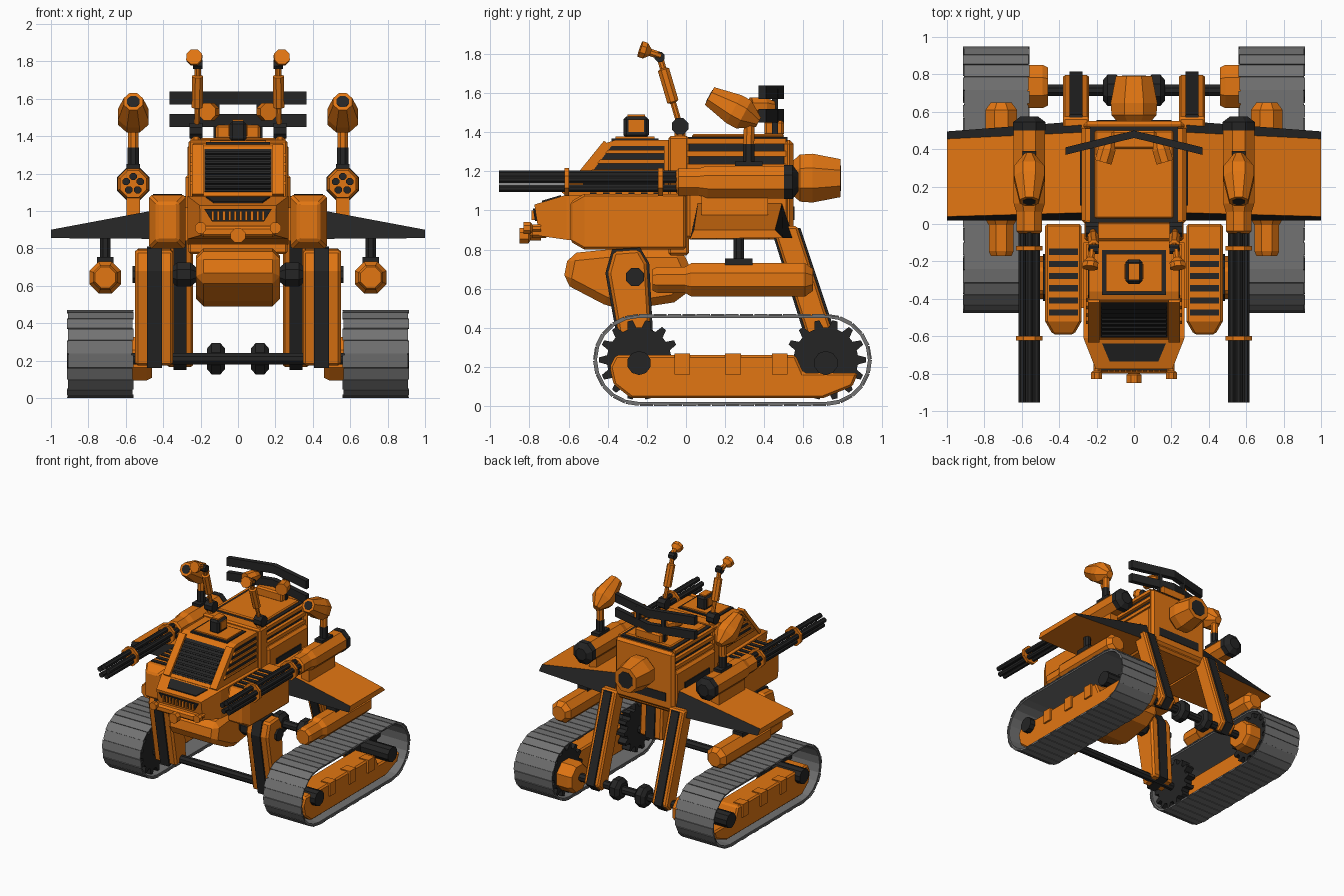
import bpy, bmesh, math
from mathutils import Vector

if "Cube" in bpy.data.objects:
    bpy.data.objects.remove(bpy.data.objects["Cube"])


def material(name, col):
    m = bpy.data.materials.new(name)
    m.diffuse_color = (*col, 1)
    m.use_nodes = True
    m.node_tree.nodes["Principled BSDF"].inputs["Base Color"].default_value = m.diffuse_color
    return m


ORANGE = material("orange paint", (0.76, 0.18, 0.006))
BLACK = material("black metal", (0.018, 0.018, 0.018))
GREY = material("track grey", (0.17, 0.17, 0.17))


def finish(name, bm, mat, mirror=False, bevel=0):
    bmesh.ops.recalc_face_normals(bm, faces=bm.faces)
    me = bpy.data.meshes.new(name)
    bm.to_mesh(me)
    bm.free()
    ob = bpy.data.objects.new(name, me)
    bpy.context.collection.objects.link(ob)
    me.materials.append(mat)
    if bevel:
        b = ob.modifiers.new("bevel", 'BEVEL')
        b.width, b.segments = bevel, 1
    if mirror:
        m = ob.modifiers.new("mirror", 'MIRROR')
        m.use_mirror_merge = False
    return ob


def loft(name, rings, mat, mirror=False, bevel=0, bm=None):
    """Skin a list of rings of 3D points and cap both ends."""
    own = bm is None
    bm = bm or bmesh.new()
    vs = [[bm.verts.new(p) for p in r] for r in rings]
    n = len(vs[0])
    for a, b in zip(vs, vs[1:]):
        for i in range(n):
            bm.faces.new((a[i], a[(i + 1) % n], b[(i + 1) % n], b[i]))
    bm.faces.new(vs[0])
    bm.faces.new(vs[-1])
    return finish(name, bm, mat, mirror, bevel) if own else bm


def prism(name, prof, x0, x1, mat, mirror=False, bevel=0, bm=None):
    """Side profile of (y, z) points extruded across x."""
    return loft(name, [[(x, y, z) for y, z in prof] for x in (x0, x1)], mat, mirror, bevel, bm)


def box(name, x0, x1, y0, y1, z0, z1, mat, mirror=False, bevel=0, bm=None):
    return prism(name, [(y0, z0), (y1, z0), (y1, z1), (y0, z1)], x0, x1, mat, mirror, bevel, bm)


def lathe(name, p0, p1, prof, mat, mirror=False, n=8, bm=None):
    """Turned part along p0-p1, prof = (fraction along, radius)."""
    p0, p1 = Vector(p0), Vector(p1)
    d = p1 - p0
    u = d.cross(Vector((0, 0, 1)) if abs(d.normalized().z) < 0.95 else Vector((0, 1, 0))).normalized()
    w = d.normalized().cross(u)
    ang = [2 * math.pi * (i + 0.5) / n for i in range(n)]
    rings = [[p0 + d * t + (u * math.cos(a) + w * math.sin(a)) * r for a in ang] for t, r in prof]
    return loft(name, rings, mat, mirror, 0, bm)


def rod(name, p0, p1, r, mat, mirror=False, n=8, bm=None):
    return lathe(name, p0, p1, [(0, r), (1, r)], mat, mirror, n, bm)


# ---- Tracks: inner belt plus separate outer plates ----
YF, YR, ZC, R = -0.24, 0.715, 0.236, 0.235


def track_point(s, r):
    straight, arc = YR - YF, math.pi * R
    s %= 2 * (straight + arc)
    if s < straight:
        return (YF + s, ZC + r)
    s -= straight
    if s < arc:
        a = s / R
        return (YR + r * math.sin(a), ZC + r * math.cos(a))
    s -= arc
    if s < straight:
        return (YR - s, ZC - r)
    a = (s - straight) / R
    return (YF - r * math.sin(a), ZC - r * math.cos(a))


N = 46
STEP = 2 * (YR - YF + math.pi * R) / N
bm = bmesh.new()
for i in range(N):
    a, b = i * STEP, (i + 1) * STEP
    prism("", [track_point(a, R - .02), track_point(b, R - .02), track_point(b, R - .007), track_point(a, R - .007)],
          0.57, 0.905, GREY, bm=bm)
    b -= 0.006
    e = 0.004 * (i % 2)
    prism("", [track_point(a, R - .008), track_point(b, R - .008), track_point(b, R), track_point(a, R)],
          0.56 + e, 0.91 + e, GREY, bm=bm)
finish("track_belt", bm, GREY, True)

# Track frame with ribs, sprockets and hubs
frame = [(-.39, .2), (-.36, .26), (.56, .26), (.6, .17), (.88, .17), (.85, .1), (.7, .04), (-.28, .04), (-.37, .11)]
prism("track_frame", frame, 0.68, 0.87, ORANGE, True, 0.012)
bm = bmesh.new()
for y in (-0.02, 0.24, 0.48):
    box("", 0.8, 0.885, y - .04, y + .04, 0.16, 0.268, ORANGE, bm=bm)
finish("track_frame_ribs", bm, ORANGE, True)
for name, y in (("front", YF), ("rear", YR)):
    teeth = []
    for k in range(14):
        for off, r in ((-.32, .165), (-.14, .205), (.14, .205), (.32, .165)):
            a = 2 * math.pi * (k + off) / 14
            teeth.append((y + r * math.cos(a), ZC + r * math.sin(a)))
    prism(name + "_sprocket", teeth, 0.59, 0.66, BLACK, True)
    rod(name + "_track_hub", (0.6, y, .22), (0.915, y, .22), 0.062, BLACK, True, 10)
    rod(name + "_axle", (-0.6, y, .21), (0.6, y, .21), 0.033, BLACK)
lathe("rear_axle_drum", (.46, .735, .21), (.6, .735, .21), [(0, .11), (.2, .125), (1, .125)], ORANGE, True)
lathe("axle_joint", (.07, YR, .21), (.165, YR, .21), [(0, .06), (.25, .09), (.75, .09), (1, .06)], BLACK, True)

# ---- Legs with a raised black centre stripe ----
front_leg = [(-.40, .68), (-.37, .79), (-.24, .80), (-.2, .73), (-.17, .2), (-.31, .17)]
front_stripe = [(-.412, .68), (-.378, .80), (-.235, .81), (-.188, .73), (-.16, .2), (-.32, .16)]
prism("front_leg", front_leg, 0.347, 0.55, ORANGE, True, 0.015)
prism("front_leg_stripe", front_stripe, 0.406, 0.487, BLACK, True)
rear_leg = [(.44, .92), (.57, .92), (.80, .22), (.74, .16), (.67, .2)]
rear_stripe = [(.43, .92), (.585, .91), (.815, .22), (.74, .15), (.655, .2)]
prism("rear_leg", rear_leg, 0.24, 0.38, ORANGE, True, 0.012)
prism("rear_leg_stripe", rear_stripe, 0.275, 0.345, BLACK, True)
lathe("hip_joint", (.22, -.27, .66), (.36, -.27, .66), [(0, .04), (.25, .07), (.75, .07), (1, .04)], BLACK, True)
rod("hip_bolt", (.5, -.26, .66), (.565, -.26, .66), 0.05, BLACK, True)

# ---- Belly tank ----
tank = [(-.63, .63), (-.60, .78), (-.4, .80), (-.02, .80), (.06, .62), (-.06, .53), (-.32, .49), (-.42, .52)]
prism("belly_tank", tank, -.225, .225, ORANGE, bevel=0.04)

# ---- Main hull ----
box("hull", -.28, .28, 0, .53, .85, 1.2, ORANGE, bevel=0.02)
box("hull_core", -.235, .235, 0, .52, 1.15, 1.375, BLACK)
box("front_frame", -.265, .265, -.09, .015, .77, 1.38, ORANGE, bevel=0.012)
box("rear_frame", -.27, .27, .5, .55, .88, 1.36, ORANGE, bevel=0.02)
box("rear_panel_seam", -.2, .2, .545, .555, .95, 1.02, BLACK)
box("roof_plate", -.21, .21, .03, .5, 1.37, 1.39, ORANGE, bevel=0.008)
bm = bmesh.new()
for z in (1.21, 1.275, 1.34):
    box("", .22, .262, 0, .51, z, z + .028, ORANGE, bm=bm)
finish("hull_side_slats", bm, ORANGE, True)
box("side_vent", .27, .288, .1, .42, 1.0, 1.08, BLACK, True)
bm = bmesh.new()
for i in range(10):
    box("", .28, .293, .13 + i * .026, .142 + i * .026, 0.98, 1.03, ORANGE, bm=bm)
finish("side_vent_teeth", bm, ORANGE, True)
lathe("exhaust_nozzle", (0, .53, 1.165), (0, .79, 1.165), [(0, .08), (.2, .13), (.45, .135), (1, .105)], ORANGE)
rod("exhaust_bore", (0, .7, 1.165), (0, .793, 1.165), 0.07, BLACK)

# ---- Cab with slatted windows ----
A, B = Vector((-.62, 1.08)), Vector((-.405, 1.345))
cab = [tuple(A), tuple(B), (-.36, 1.36), (-.05, 1.36), (-.05, .95), (-.6, .95)]
prism("cab", cab, -.24, .24, ORANGE)
nrm = Vector((A.y - B.y, B.x - A.x)).normalized()


def slope(t0, t1, o):
    """Thin slab lying on the sloping front of the cab."""
    return [tuple(A.lerp(B, t) + nrm * k) for t, k in ((t0, -.01), (t1, -.01), (t1, o), (t0, o))]


prism("windscreen", slope(.08, .93, .006), -.18, .18, BLACK)
bm = bmesh.new()
for i in range(8):
    prism("", slope(.12 + i * .1, .16 + i * .1, .016), -.175, .175, BLACK, bm=bm)
finish("windscreen_slats", bm, BLACK)
prism("windscreen_post", slope(0, 1, .018), .185, .245, ORANGE, True)
prism("side_window", [(-.53, 1.13), (-.38, 1.33), (-.11, 1.33), (-.11, 1.13)], .23, .246, BLACK, True)
bm = bmesh.new()
for z in (1.14, 1.19, 1.24, 1.29):
    y = -.55 + (z - 1.12) * .8
    prism("", [(y, z), (y + .015, z + .02), (-.11, z + .02), (-.11, z)], .23, .256, ORANGE, bm=bm)
finish("side_window_slats", bm, ORANGE, True)
box("cab_roof_trim", -.17, .17, -.38, -.14, 1.355, 1.368, BLACK)
box("cab_roof_hatch", -.15, .15, -.36, -.16, 1.36, 1.378, ORANGE)
box("roof_sensor", -.045, .045, -.32, -.19, 1.37, 1.48, BLACK, bevel=0.015)
box("roof_sensor_cover", -.03, .03, -.3, -.21, 1.47, 1.49, ORANGE)
box("roof_sensor_side", -.052, .052, -.295, -.215, 1.4, 1.465, ORANGE)

# Chin, tapering forward
chin = [[(-.27, -.1, .82), (.27, -.1, .82), (.27, -.1, 1.07), (-.27, -.1, 1.07)],
        [(-.27, -.61, .85), (.27, -.61, .85), (.27, -.61, 1.08), (-.27, -.61, 1.08)],
        [(-.2, -.75, .87), (.2, -.75, .87), (.205, -.775, 1.03), (-.205, -.775, 1.03)]]
loft("chin", chin, ORANGE)
loft("chin_top_window", [[(-.17, -.64, z), (.17, -.64, z), (.13, -.735, z - .028), (-.13, -.735, z - .028)]
                         for z in (1.06, 1.078)], BLACK)
loft("chin_grille", [[(-.14, y + .01, .945), (.14, y + .01, .945), (.18, y, 1.01), (-.18, y, 1.01)]
                     for y in (-.75, -.782)], BLACK)
bm = bmesh.new()
for i in range(10):
    x = -.135 + i * .03
    box("", x - .007, x + .007, -.79, -.75, .95, 1.0, ORANGE, bm=bm)
finish("chin_grille_teeth", bm, ORANGE)
box("bumper", -.2, .2, -.8, -.7, .86, .92, ORANGE, bevel=0.015)
bm = bmesh.new()
for x, y, z, r in ((0, -.85, .87, .042), (.2, -.83, .91, .032), (-.2, -.83, .91, .032)):
    lathe("", (x, -.74, z), (x, y, z), [(0, r * .6), (.5, r * .6), (.6, r), (1, r)], ORANGE, bm=bm)
finish("chin_nozzles", bm, ORANGE)

# Shoulder boxes with black slats
pod = [[(x, y, z) for x, z in ((.28 + i, .8 + i), (.475 - i, .8 + i), (.475 - i, 1.085 - i), (.28 + i, 1.085 - i))]
       for y, i in ((0, 0), (-.52, 0), (-.59, .04))]
loft("shoulder_box", pod, ORANGE, True, 0.012)
box("shoulder_bridge", .2, .3, -.45, -.05, .84, 1.02, ORANGE, True)
bm = bmesh.new()
for i in range(6):
    y = -.49 + i * .065
    box("", .30, .455, y, y + .033, 1.07, 1.092, BLACK, bm=bm)
finish("shoulder_slats", bm, BLACK, True)

# ---- Wings: black leading and trailing edges ----
root = [(.28, .02, .85), (.28, .06, 1.035), (.28, .49, 1.035), (.28, .55, .86)]
tip = [(1, .02, .855), (1, .04, .9), (1, .455, .9), (1, .495, .86)]
wing = loft("wing", [root, tip], ORANGE, True)
wing.data.materials.append(BLACK)
for p in wing.data.polygons:
    p.material_index = int(abs(p.normal.y) > 0.6)

# Underwing rockets
lathe("underwing_pod", (.71, -.17, .645), (.71, .65, .645),
      [(0, .06), (.03, .072), (.2, .072), (.24, .092), (.95, .092), (1, .06)], ORANGE, True)
rod("underwing_pylon", (.71, .27, .71), (.71, .27, .87), 0.03, BLACK, True)
box("underwing_pylon_foot", .665, .755, .2, .34, .72, .755, BLACK, True)

# ---- Rotary guns ----
GX, GZ = .56, 1.145
lathe("gun_housing", (GX, -.05, GZ), (GX, .52, GZ), [(0, .06), (.02, .075), (.2, .075), (.28, .09), (1, .09)], ORANGE, True)
lathe("gun_rear_cap", (GX, .5, GZ), (GX, .575, GZ), [(0, .094), (.6, .094), (1, .05)], BLACK, True)
bm = bmesh.new()
for k in range(5):
    a = math.pi / 2 + 2 * math.pi * k / 5
    x, z = GX + .04 * math.cos(a), GZ + .04 * math.sin(a)
    rod("", (x, -.955, z), (x, -.03, z), 0.021, BLACK, bm=bm)
finish("gun_barrels", bm, BLACK, True)
bm = bmesh.new()
for y in (-.61, -.13):
    rod("", (GX, y - .012, GZ), (GX, y + .012, GZ), 0.078, ORANGE, bm=bm)
finish("gun_barrel_rings", bm, ORANGE, True)
box("gun_mount", .525, .595, .08, .42, .95, 1.1, ORANGE, True)
box("gun_top_plate", .525, .595, .25, .39, 1.225, 1.25, BLACK, True)

# Lamp horns standing on the guns
rod("horn_stem", (GX, .32, 1.23), (GX, .32, 1.34), 0.032, BLACK, True)
rod("horn_neck", (GX, .32, 1.32), (GX, .325, 1.48), 0.03, ORANGE, True)
lathe("horn", (GX, .37, 1.45), (GX, .12, 1.585), [(0, .03), (.3, .088), (.5, .088), (1, .055)], ORANGE, True)
rod("horn_bore", (GX, .14, 1.574), (GX, .118, 1.586), 0.036, BLACK, True)

# ---- Periscope arms ----
rod("periscope_base", (.19, -.03, 1.43), (.26, -.03, 1.43), 0.045, BLACK, True)
rod("periscope_foot", (.225, -.03, 1.37), (.225, -.03, 1.43), 0.03, ORANGE, True)
lathe("periscope_arm", (.22, -.03, 1.43), (.215, -.13, 1.77),
      [(0, .016), (.35, .016), (.37, .032), (.85, .032), (.87, .018), (1, .018)], ORANGE, True)
rod("periscope_joint", (.19, -.135, 1.785), (.24, -.135, 1.785), 0.028, BLACK, True)
lathe("periscope_head", (.225, -.13, 1.79), (.235, -.235, 1.825), [(0, .02), (.5, .02), (.75, .045), (1, .045)], ORANGE, True)

# ---- Chevron bars and lamps over the roof ----
for name, z in (("lower", 1.45), ("upper", 1.57)):
    bar = [[(x, y, zz) for y, zz in ((y0, z), (y0 + .04, z), (y0 + .04, z + .068), (y0, z + .068))]
           for x, y0 in ((-.365, .37), (0, .46), (.365, .37))]
    loft(name + "_roof_bar", bar, BLACK)
box("roof_bar_post", .1, .13, .44, .47, 1.38, 1.62, BLACK, True)
box("roof_bar_base", -.12, .12, .4, .5, 1.38, 1.46, ORANGE, bevel=0.012)
lathe("roof_lamp", (.13, .45, 1.53), (.165, .33, 1.53), [(0, .03), (.4, .05), (1, .05)], ORANGE, True)
